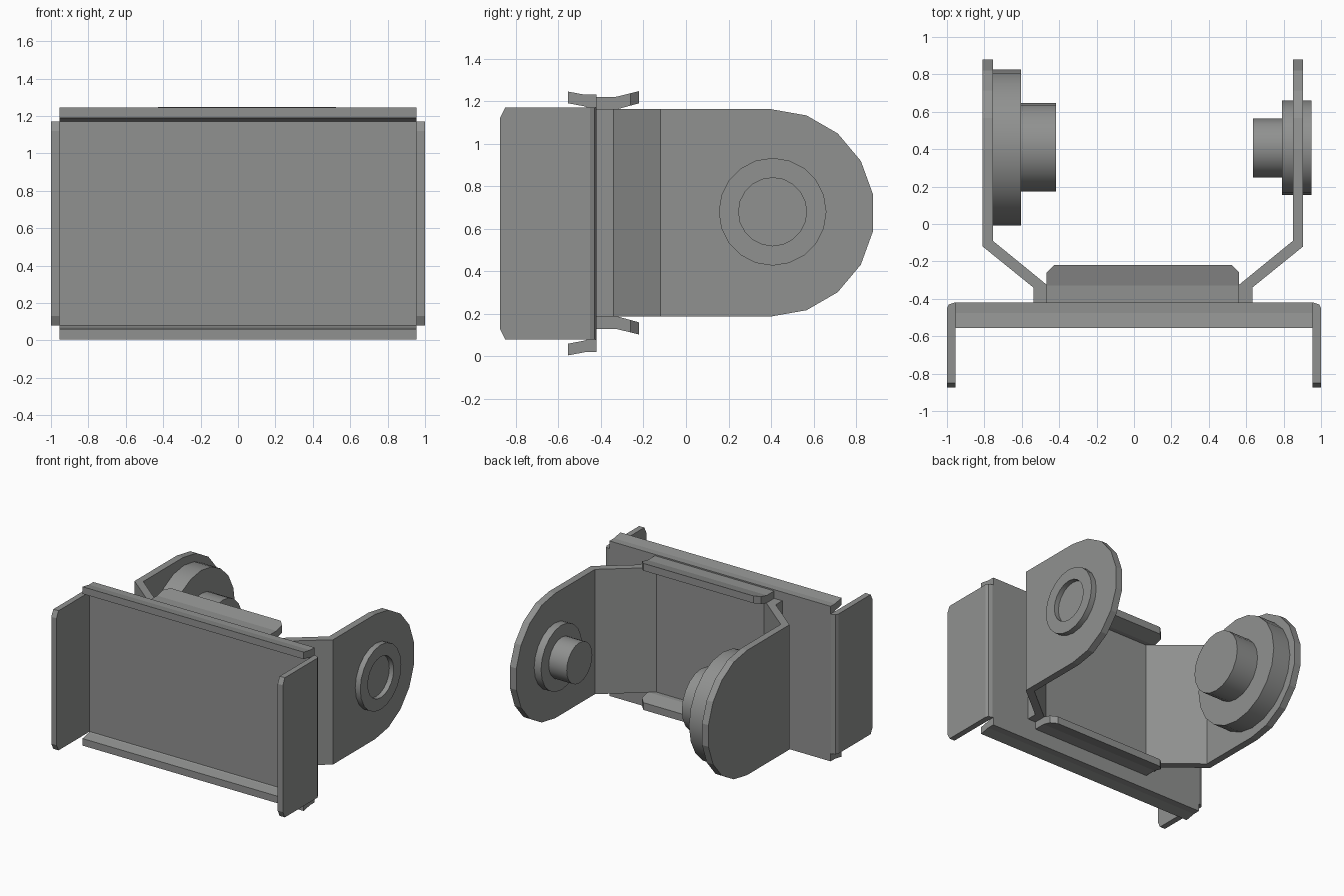
import bpy, bmesh
from math import cos, sin, radians, tau
from mathutils import Vector

cube = bpy.data.objects.get("Cube")
if cube:
    bpy.data.objects.remove(cube, do_unlink=True)

GREY = (0.28, 0.285, 0.28, 1)
steel = bpy.data.materials.new("grey_steel")
steel.use_nodes = True
steel.diffuse_color = GREY
steel.node_tree.nodes["Principled BSDF"].inputs["Base Color"].default_value = GREY


def finish(name, bm, smooth=False):
    bmesh.ops.recalc_face_normals(bm, faces=bm.faces)
    mesh = bpy.data.meshes.new(name)
    bm.to_mesh(mesh)
    bm.free()
    mesh.materials.append(steel)
    obj = bpy.data.objects.new(name, mesh)
    bpy.context.collection.objects.link(obj)
    if smooth:
        bpy.ops.object.select_all(action='DESELECT')
        obj.select_set(True)
        bpy.context.view_layer.objects.active = obj
        bpy.ops.object.shade_smooth_by_angle(angle=radians(30))


def prism(points, axis, lo, hi):
    """Extrude a 2D outline along x (points are y, z) or z (points are x, y)."""
    bm = bmesh.new()
    place = (lambda p: (lo, *p)) if axis == 'x' else (lambda p: (*p, lo))
    face = bm.faces.new([bm.verts.new(place(p)) for p in points])
    grown = bmesh.ops.extrude_face_region(bm, geom=[face])["geom"]
    step = Vector((hi - lo, 0, 0) if axis == 'x' else (0, 0, hi - lo))
    bmesh.ops.translate(bm, vec=step, verts=[v for v in grown if isinstance(v, bmesh.types.BMVert)])
    bmesh.ops.recalc_face_normals(bm, faces=bm.faces)
    return bm


def trim(bm, point, normal):
    """Cut away everything beyond a plane and close the cut."""
    cut = bmesh.ops.bisect_plane(bm, geom=bm.verts[:] + bm.edges[:] + bm.faces[:], dist=1e-5,
                                 plane_co=point, plane_no=normal, clear_outer=True)
    edges = [e for e in cut["geom_cut"] if isinstance(e, bmesh.types.BMEdge)]
    if edges:
        bmesh.ops.holes_fill(bm, edges=edges)


def lathe(name, profile, y, z, steps=20):
    """Revolve (x, radius) points around an axis parallel to x."""
    bm = bmesh.new()
    verts = [bm.verts.new((x, y, z + r)) for x, r in profile]
    edges = [bm.edges.new(pair) for pair in zip(verts, verts[1:])]
    bmesh.ops.spin(bm, geom=verts + edges, cent=(0, y, z), axis=(1, 0, 0),
                   angle=tau, steps=steps, use_duplicate=False)
    bmesh.ops.remove_doubles(bm, verts=bm.verts, dist=1e-4)
    finish(name, bm, smooth=True)


# Front channel: plate with forward side flanges and softened bends
half = [(0.955, -0.465), (0.955, -0.875), (1, -0.875), (1, -0.45), (0.99, -0.43), (0.96, -0.42)]
channel = prism(half + [(-x, y) for x, y in reversed(half)], 'z', 0.08, 1.17)
for z, s in ((1.17, 1), (0.08, -1)):
    trim(channel, (0, -0.85, z), (0, -2, s))
finish("front_channel", channel)

# Bent lips along the top and bottom of the channel
lip = [(-0.42, 1.17), (-0.42, 1.23), (-0.475, 1.23), (-0.555, 1.245),
       (-0.555, 1.19), (-0.475, 1.175), (-0.465, 1.17)]
finish("channel_top_lip", prism(lip, 'x', -0.955, 0.955))
finish("channel_bottom_lip", prism([(y, 1.245 - z + 0.005) for y, z in lip], 'x', -0.955, 0.955))

# Rear yoke: one bent strip with splayed arms and rounded ends
MID_X, AXLE_Y, AXLE_Z, END_R = 0.0475, 0.4, 0.675, 0.487
arm = [(0.585, -0.42), (0.585, -0.34), (0.857, -0.12), (0.857, 0.9),
       (0.802, 0.9), (0.802, -0.09), (0.465, -0.365)]
outline = [(MID_X + x, y) for x, y in arm] + [(MID_X - x, y) for x, y in reversed(arm)]
yoke = prism(outline, 'z', AXLE_Z - END_R, AXLE_Z + END_R)
reach = END_R * cos(radians(10))
for deg in range(-80, 81, 20):
    n = Vector((0, cos(radians(deg)), sin(radians(deg))))
    trim(yoke, Vector((0, AXLE_Y, AXLE_Z)) + n * reach, n)
finish("rear_yoke", yoke)

# Flared lips of the yoke, clipped at their rear corners
flare = [(-0.42, 1.16), (-0.42, 1.22), (-0.33, 1.22), (-0.22, 1.247), (-0.22, 1.19), (-0.33, 1.16)]
for name, pts in (("yoke_top_lip", flare),
                  ("yoke_bottom_lip", [(y, 2 * AXLE_Z - z) for y, z in flare])):
    bm = prism(pts, 'x', MID_X - 0.515, MID_X + 0.515)
    for s in (-1, 1):
        trim(bm, (MID_X + s * 0.515, -0.26, 0), (s, 1, 0))
    finish(name, bm)

# Pivot bosses: bushing through the left arm, stepped hub inside the right arm
lathe("left_bushing", [(0.635, 0), (0.635, 0.158), (0.79, 0.158), (0.79, 0.253),
                       (0.948, 0.253), (0.948, 0.16), (0.91, 0.16), (0.91, 0)], 0.407, 0.68)
lathe("right_hub", [(-0.76, 0), (-0.76, 0.417), (-0.605, 0.417), (-0.605, 0.237),
                    (-0.417, 0.237), (-0.417, 0)], 0.41, 0.68)
